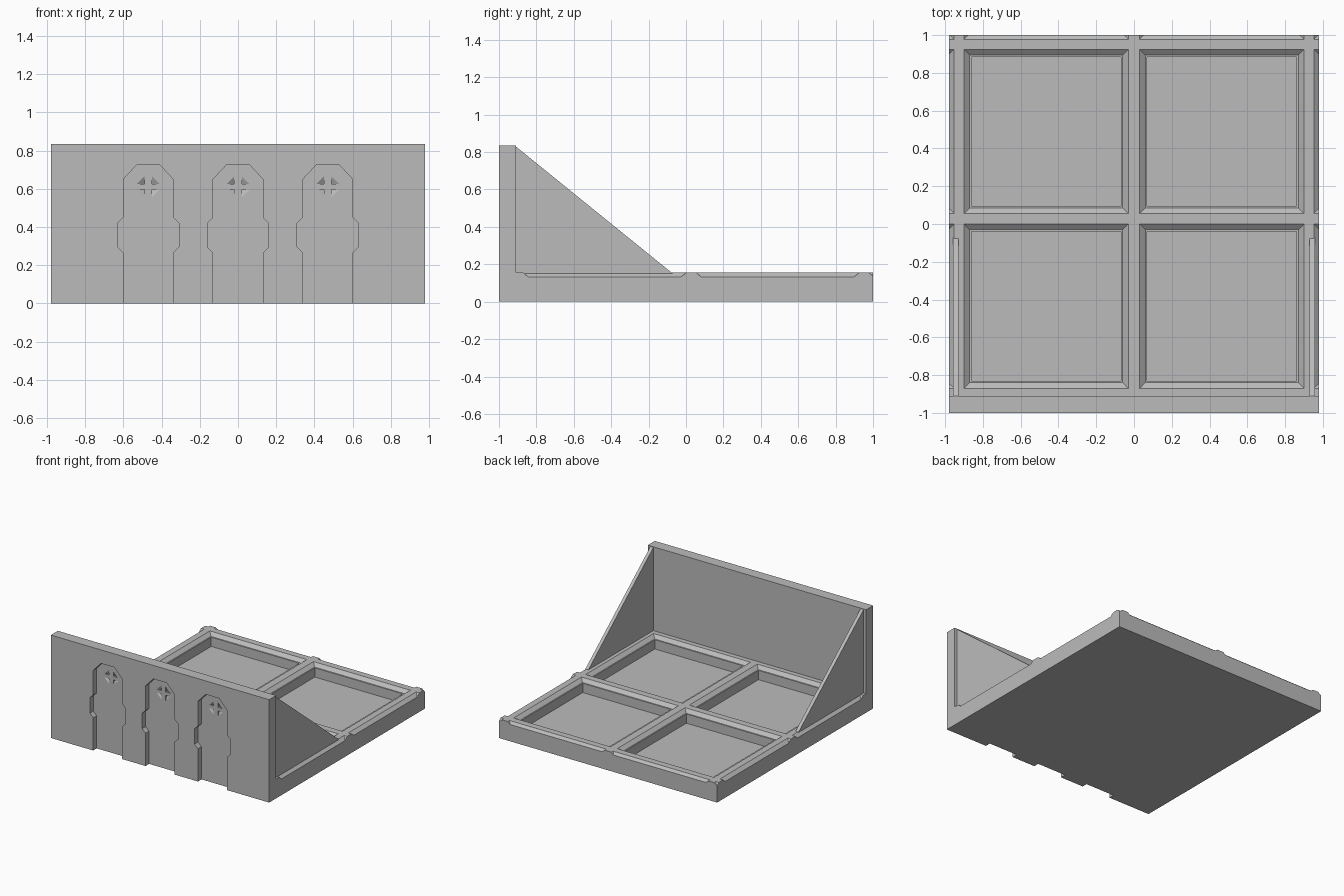
import bpy
import bmesh
from mathutils import Vector

if "Cube" in bpy.data.objects:
    bpy.data.objects.remove(bpy.data.objects["Cube"], do_unlink=True)

stone = bpy.data.materials.new("grey_stone")
stone.use_nodes = True
GREY = (0.5, 0.5, 0.5, 1)
stone.diffuse_color = GREY
stone.node_tree.nodes["Principled BSDF"].inputs["Base Color"].default_value = GREY

TOP = 0.155          # upper face of the floor grid
WALL_BACK = -0.91    # inner face of the wall
DOOR_FACE = -0.955   # recessed door surface
DOORS = (-0.47, 0, 0.47)


def loft(bm, rings):
    """Closed solid through a series of rings with equal point counts."""
    loops = [[bm.verts.new(p) for p in ring] for ring in rings]
    n = len(loops[0])
    for a, b in zip(loops, loops[1:]):
        for i in range(n):
            j = (i + 1) % n
            bm.faces.new((a[i], a[j], b[j], b[i]))
    bm.faces.new(loops[0][::-1])
    bm.faces.new(loops[-1])


def box(bm, lo, hi):
    loft(bm, [[(lo[0], lo[1], z), (hi[0], lo[1], z), (hi[0], hi[1], z), (lo[0], hi[1], z)]
              for z in (lo[2], hi[2])])


def finish(bm, name):
    bmesh.ops.recalc_face_normals(bm, faces=bm.faces)
    mesh = bpy.data.meshes.new(name)
    bm.to_mesh(mesh)
    bm.free()
    mesh.materials.append(stone)
    obj = bpy.data.objects.new(name, mesh)
    bpy.context.collection.objects.link(obj)
    return obj


def carve(obj, bm):
    """Subtract the solids in bm from obj."""
    cutter = finish(bm, "cutter")
    cutter.hide_render = True
    mod = obj.modifiers.new("carve", 'BOOLEAN')
    mod.operation = 'DIFFERENCE'
    mod.solver = 'EXACT'
    mod.object = cutter
    bpy.context.view_layer.objects.active = obj
    bpy.ops.object.modifier_apply(modifier=mod.name)
    bpy.data.objects.remove(cutter, do_unlink=True)


# Floor slab with chamfered sunken panels; outer panels only clip the rim
bm = bmesh.new()
box(bm, (-0.98, WALL_BACK, 0), (0.98, 1, TOP))
floor = finish(bm, "floor_grid")

PANEL = ((0.459, TOP + 0.02), (0.435, TOP), (0.405, 0.13), (0.395, 0.13), (0.395, 0.055))
bm = bmesh.new()
for cx in (-1.387, -0.465, 0.465, 1.387):
    for cy in (-0.435, 0.49, 1.413):
        loft(bm, [[(cx + sx * h, cy + sy * h, z)
                   for sx, sy in ((-1, -1), (1, -1), (1, 1), (-1, 1))] for h, z in PANEL])
carve(floor, bm)

# Front wall with recessed doorways, open at the bottom
bm = bmesh.new()
box(bm, (-0.98, -1, 0), (0.98, WALL_BACK, 0.835))
wall = finish(bm, "front_wall")

half = [(0.13, -0.05), (0.13, 0.265), (0.16, 0.295), (0.16, 0.42),
        (0.13, 0.45), (0.13, 0.65), (0.06, 0.725)]
outline = half + [(-x, z) for x, z in reversed(half)]
bm = bmesh.new()
for cx in DOORS:
    loft(bm, [[(cx + x, y, z) for x, z in outline] for y in (-1.05, DOOR_FACE)])
carve(wall, bm)

# Splayed diamond window pit in each door
WIN_Z = 0.61
bm = bmesh.new()
for cx in DOORS:
    loft(bm, [[(cx + r, y, WIN_Z), (cx, y, WIN_Z + r), (cx - r, y, WIN_Z), (cx, y, WIN_Z - r)]
              for r, y in ((0.08, DOOR_FACE - 0.005), (0.075, DOOR_FACE), (0.01, -0.925))])
carve(wall, bm)

# Cross bars flush with the doors
bm = bmesh.new()
for cx in DOORS:
    for w, h in ((0.02, 0.075), (0.075, 0.014)):
        box(bm, (cx - w, DOOR_FACE, WIN_Z - h), (cx + w, -0.92, WIN_Z + h))
finish(bm, "window_crosses")

# Triangular side braces behind the wall
for name, side in (("left_brace", 1), ("right_brace", -1)):
    bm = bmesh.new()
    tri = ((WALL_BACK, 0.83), (WALL_BACK, 0.1), (-0.07, 0.1), (-0.07, TOP - 0.005))
    loft(bm, [[(side * x, y, z) for y, z in tri] for x in (0.93, 0.957)])
    finish(bm, name)
